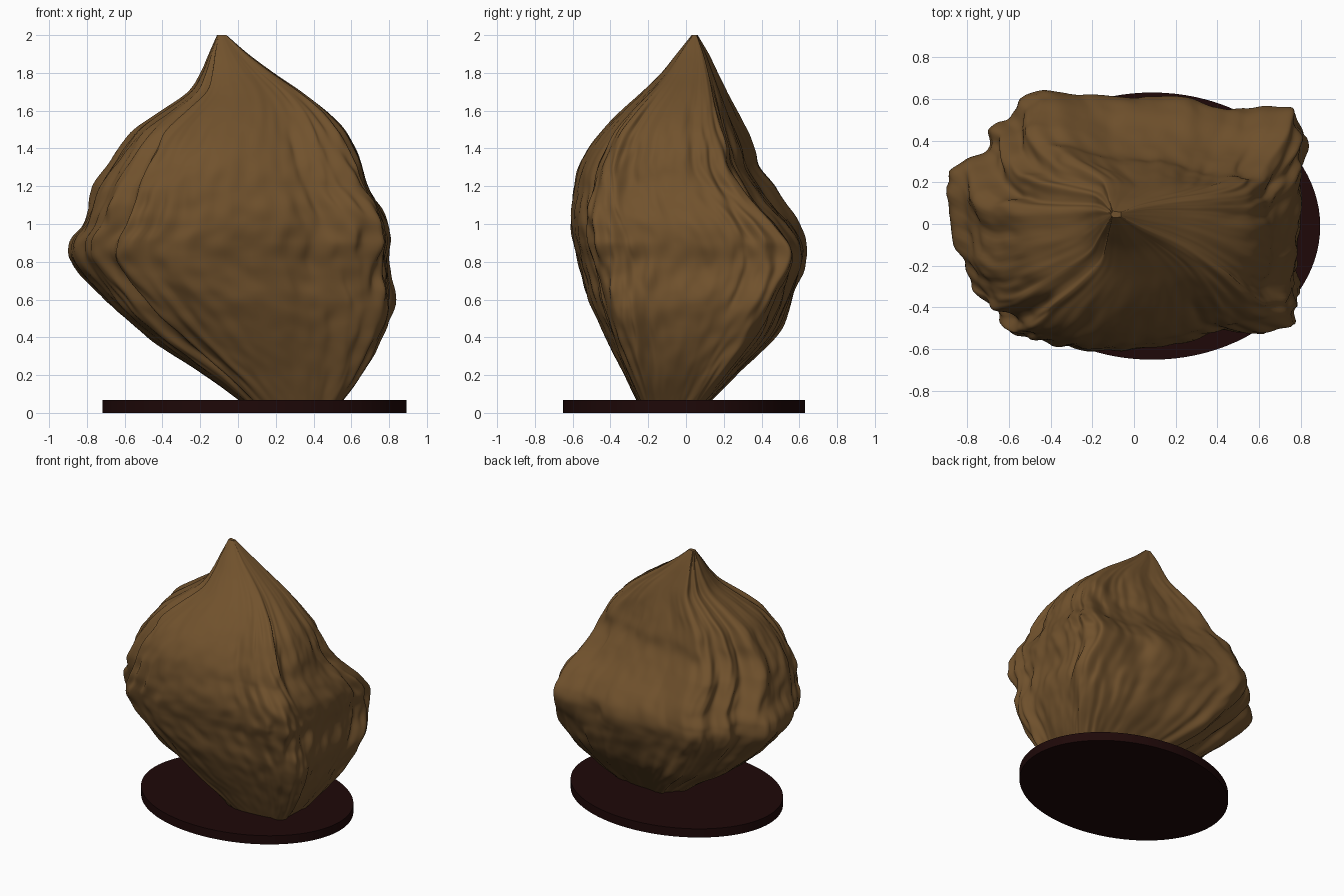
import bpy, bmesh, math
from mathutils import Vector, noise

if "Cube" in bpy.data.objects:
    bpy.data.objects.remove(bpy.data.objects["Cube"])


def material(name, rgb):
    m = bpy.data.materials.new(name)
    m.diffuse_color = (*rgb, 1)
    m.use_nodes = True
    m.node_tree.nodes["Principled BSDF"].inputs["Base Color"].default_value = m.diffuse_color
    return m


brown = material("stone brown", (0.165, 0.084, 0.026))
dark = material("dark plinth", (0.013, 0.0025, 0.0025))


def spline(a, b, c, d, t):
    """Catmull-Rom blend of four values."""
    return 0.5 * (2 * b + (c - a) * t + (2 * a - 5 * b + 4 * c - d) * t * t
                  + (3 * b - a - 3 * c + d) * t ** 3)


# Silhouette by height: z, x min, x max, y min, y max
LEVELS = [
    (0.04, 0.04, 0.54, -0.25, 0.11), (0.20, -0.18, 0.66, -0.33, 0.27),
    (0.40, -0.48, 0.77, -0.43, 0.46), (0.60, -0.70, 0.83, -0.51, 0.57),
    (0.80, -0.87, 0.82, -0.56, 0.64), (0.90, -0.88, 0.83, -0.59, 0.64),
    (1.00, -0.81, 0.82, -0.61, 0.58), (1.10, -0.77, 0.78, -0.61, 0.49),
    (1.20, -0.73, 0.73, -0.59, 0.41), (1.30, -0.67, 0.69, -0.56, 0.34),
    (1.40, -0.60, 0.64, -0.51, 0.31), (1.50, -0.52, 0.58, -0.44, 0.27),
    (1.60, -0.38, 0.48, -0.34, 0.23), (1.70, -0.25, 0.35, -0.23, 0.19),
    (1.80, -0.19, 0.20, -0.13, 0.15), (1.90, -0.15, 0.06, -0.05, 0.11),
    (2.00, -0.11, -0.06, 0.03, 0.06)]

# Boxy cross-section seen from above, scaled to -1..1
SECTION = [
    (-0.99, -0.15), (-0.91, -0.48), (-0.88, -0.60), (-0.72, -0.70), (-0.71, -0.88),
    (-0.45, -0.97), (-0.15, -1.0), (0.3, -0.93), (0.6, -0.88), (0.83, -0.87),
    (0.99, -0.72), (0.95, -0.45), (0.95, 0.0), (0.96, 0.3), (1.0, 0.60), (0.94, 0.78),
    (0.86, 0.84), (0.6, 0.86), (0.3, 0.93), (-0.1, 0.95), (-0.4, 1.0), (-0.6, 0.98),
    (-0.65, 0.78), (-0.76, 0.70), (-0.80, 0.52), (-0.98, 0.38)]

SEGS, ROWS = 312, 140


def level_at(z):
    """Slope-limited cubic through the levels."""
    i = max(k for k in range(len(LEVELS) - 1) if LEVELS[k][0] <= z)
    a, b, c, d = (LEVELS[min(max(i + k, 0), len(LEVELS) - 1)] for k in (-1, 0, 1, 2))
    h = c[0] - b[0]
    t = (z - b[0]) / h
    out = []
    for k in range(1, 5):
        m0 = (c[k] - a[k]) / (c[0] - a[0]) * h
        m1 = (d[k] - b[k]) / (d[0] - b[0]) * h
        out.append(b[k] * (1 + 2 * t) * (1 - t) ** 2 + m0 * t * (1 - t) ** 2
                   + c[k] * t * t * (3 - 2 * t) + m1 * t * t * (t - 1))
    return out


def section_at(s):
    n = len(SECTION)
    f = s / SEGS * n
    i, t = int(f), f - int(f)
    p = [SECTION[(i + k) % n] for k in (-1, 0, 1, 2)]
    return [spline(*(q[k] for q in p), t) for k in (0, 1)]


def shoulder(u, v):
    """Fuller back-left corner and slimmer right corners on the upper half."""
    c = min(1, max(0, abs(u * v) - 0.15) / 0.45)
    if u < 0:
        return 0.15 * c if v > 0 else 0.0
    return -0.07 * c if v > 0 else -0.10 * c


# Rock: boxy section swept through the silhouette, folded along its corners
bm = bmesh.new()
rings = []
for r in range(ROWS + 1):
    z = 0.04 + 1.96 * r / ROWS
    x0, x1, y0, y1 = level_at(z)
    fade = min(1, (x1 - x0) / 1.0)
    upper = min(1, max(0, (z - 0.9) / 0.3))
    ring = []
    for s in range(SEGS):
        u, v = section_at(s)
        corner = min(1, 2.2 * max(0, abs(u * v) - 0.2))
        # folds run up the rock and wander with height
        fold = noise.noise(Vector((u * 5 + 0.5 * math.sin(z * 4), v * 5, z * 1.8)))
        fine = noise.noise(Vector((u * 10, v * 10 + 0.6 * math.sin(z * 5), z * 4.5 + 7)))
        grit = noise.noise(Vector((u * 9, v * 9, z * 11 + 5)))
        lump = noise.noise(Vector((u * 1.8, v * 1.8, z * 4 + 3)))
        k = 1 + upper * shoulder(u, v) + fade * (
            (0.015 + 0.05 * corner) * fold + (0.012 + 0.03 * corner) * fine
            + 0.014 * grit + 0.03 * lump - 0.02 * corner)
        ring.append(bm.verts.new(((x0 + x1) / 2 + u * k * (x1 - x0) / 2,
                                  (y0 + y1) / 2 + v * k * (y1 - y0) / 2, z)))
    rings.append(ring)
for a, b in zip(rings, rings[1:]):
    for s in range(SEGS):
        t = (s + 1) % SEGS
        bm.faces.new((a[s], a[t], b[t], b[s]))
bm.faces.new(rings[0][::-1])
bm.faces.new(rings[-1])
for f in bm.faces:
    f.smooth = len(f.verts) == 4
mesh = bpy.data.meshes.new("rock")
bm.to_mesh(mesh)
bm.free()
mesh.materials.append(brown)
bpy.context.collection.objects.link(bpy.data.objects.new("rock", mesh))

# Plinth: flat oval disc
bpy.ops.mesh.primitive_cylinder_add(vertices=96, radius=1, depth=1, location=(0.087, -0.01, 0.034))
plinth = bpy.context.object
plinth.name = "plinth"
plinth.scale = (0.805, 0.64, 0.068)
bpy.ops.object.transform_apply(location=False, rotation=False, scale=True)
bpy.ops.object.shade_smooth_by_angle(angle=math.radians(40))
plinth.data.materials.append(dark)
